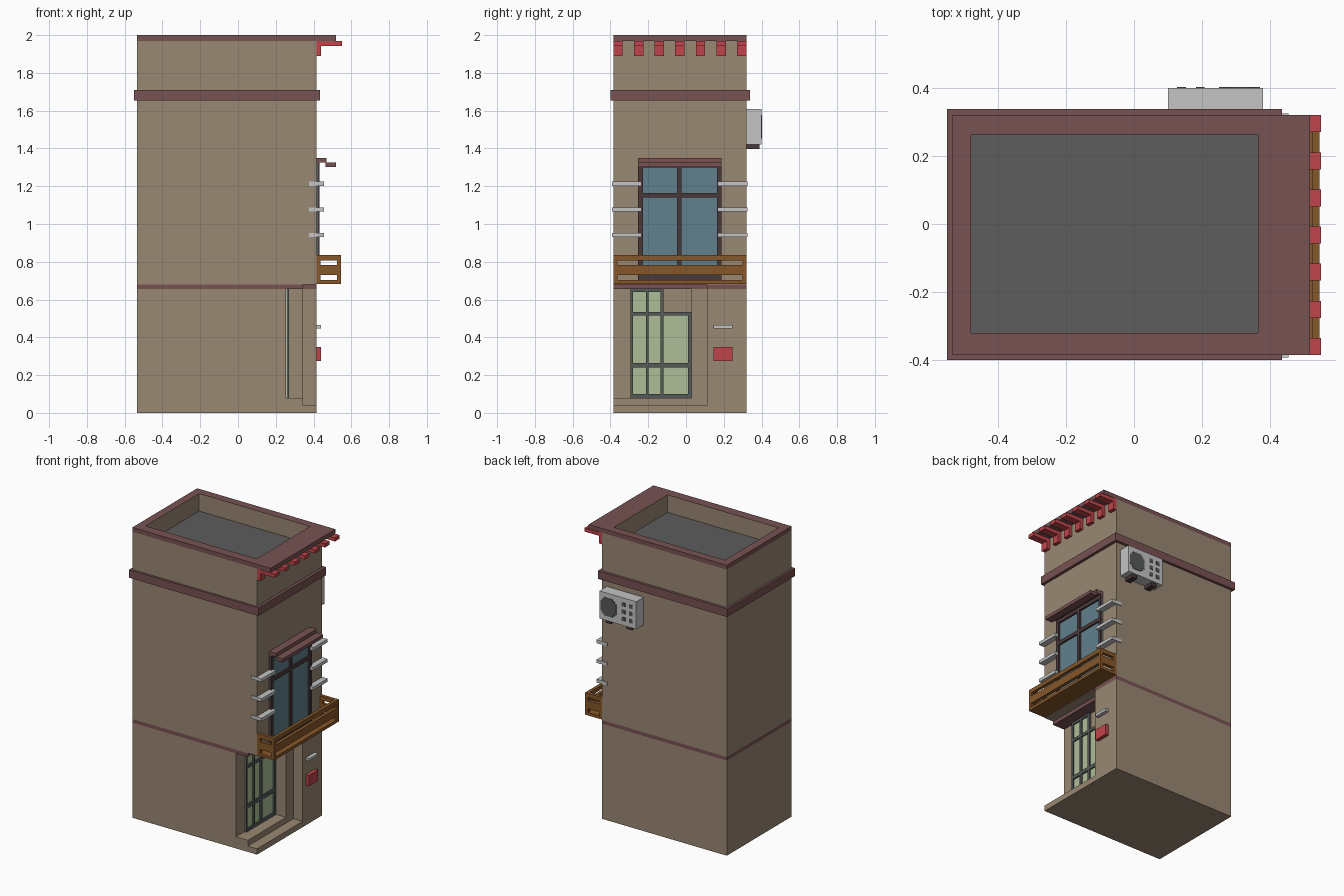
import bpy
import bmesh
from mathutils import Vector

default_cube = bpy.data.objects.get("Cube")
if default_cube:
    bpy.data.objects.remove(default_cube, do_unlink=True)


def material(name, *rgb):
    """Flat material from display colour values."""
    linear = [((c / 255 + 0.055) / 1.055) ** 2.4 for c in rgb] + [1]
    mat = bpy.data.materials.new(name)
    mat.use_nodes = True
    mat.diffuse_color = linear
    shader = next(n for n in mat.node_tree.nodes if n.type == 'BSDF_PRINCIPLED')
    shader.inputs["Base Color"].default_value = linear
    return mat


plaster = material("tan plaster", 153, 136, 115)
trim = material("maroon trim", 120, 82, 82)
roofing = material("roof grey", 93, 93, 93)
red = material("red paint", 192, 68, 75)
wood = material("brown wood", 134, 87, 41)
blue_glass = material("blue glass", 97, 128, 139)
green_glass = material("green glass", 174, 191, 153)
door_metal = material("door grey", 85, 90, 87)
dark_frame = material("dark window frame", 74, 56, 57)
light_metal = material("light grey metal", 195, 197, 196)


def build(name, mat, *boxes):
    """One object from boxes given as (x range), (y range), (z range)."""
    bm = bmesh.new()
    for ranges in boxes:
        low, high = (Vector(corner) for corner in zip(*ranges))
        made = bmesh.ops.create_cube(bm, size=1)
        for v in made["verts"]:
            v.co = (low + high) / 2 + v.co * (high - low)
    mesh = bpy.data.meshes.new(name)
    bm.to_mesh(mesh)
    bm.free()
    mesh.materials.append(mat)
    obj = bpy.data.objects.new(name, mesh)
    bpy.context.collection.objects.link(obj)
    return obj


def carve(obj, *ranges):
    """Cut a box-shaped recess out of an object."""
    cutter = build("cutter", plaster, ranges)
    cutter.hide_render = True
    mod = obj.modifiers.new("recess", 'BOOLEAN')
    mod.operation = 'DIFFERENCE'
    mod.solver = 'EXACT'
    mod.object = cutter
    bpy.context.view_layer.objects.active = obj
    bpy.ops.object.modifier_apply(modifier=mod.name)
    bpy.data.objects.remove(cutter, do_unlink=True)


def paint(obj, mat, rule):
    """Recolour the faces that satisfy a rule."""
    obj.data.materials.append(mat)
    slot = len(obj.data.materials) - 1
    for face in obj.data.polygons:
        if rule(face):
            face.material_index = slot


# Main wall extents; the street side is +x
back, street = -0.535, 0.415
south, north = -0.385, 0.32
length, width = (back, street), (south, north)
band_low, band_high = 0.655, 0.68
cap_low, top = 1.97, 2.0
outer_x, inner_x = 0.345, 0.255      # planes of the stepped corner entrance
outer_y, inner_y = 0.11, 0.03

# Ground floor with the open stepped corner
ground_floor = build("ground_floor", plaster, (length, width, (0, band_low)))
floor_band = build("floor_band", trim, (length, width, (band_low, band_high)))
for storey in (ground_floor, floor_band):
    carve(storey, (outer_x, 1), (-1, outer_y), (0.04, 1))
carve(ground_floor, (inner_x, 1), (-1, inner_y), (0.08, 1))

# Upper storeys, sunken roof and overhanging cap
upper_wall = build("upper_wall", plaster, (length, width, (band_high, cap_low)))
roof_cap = build("roof_cap", trim, ((back, 0.518), width, (cap_low, top)))
roof_x, roof_y, roof_z = (-0.48, 0.365), (-0.32, 0.263), 1.88
for part in (upper_wall, roof_cap):
    carve(part, roof_x, roof_y, (roof_z, top + 1))
paint(upper_wall, roofing, lambda f: abs(f.center.z - roof_z) < 0.01 and f.normal.z > 0.9)
paint(roof_cap, plaster, lambda f: abs(f.normal.z) < 0.1
      and roof_x[0] - 0.01 < f.center.x < roof_x[1] + 0.01
      and roof_y[0] - 0.01 < f.center.y < roof_y[1] + 0.01)
build("cornice", trim, ((-0.55, 0.435), (-0.4, 0.338), (1.655, 1.71)))

# Red L-shaped brackets under the cap
brackets = []
for i in range(7):
    start = south + i * (north - south - 0.05) / 6
    across = (start, start + 0.05)
    brackets += [((street, 0.44), across, (1.89, cap_low)),
                 ((0.44, 0.55), across, (1.943, 1.968))]
build("cap_brackets", red, *brackets)

# Balcony: floor, posts and two rails round three sides
deck_z, rail_z = 0.683, 0.835
outer, thick = 0.545, 0.022
balcony = [((street, outer), width, (deck_z, 0.703))]
for low, high in ((0.73, 0.783), (0.807, rail_z)):
    balcony.append(((outer - thick, outer), width, (low, high)))
    for side in (south, north - thick):
        balcony.append(((street, outer), (side, side + thick), (low, high)))
for side in (south, north - thick):
    for x in (street, outer - thick):
        balcony.append(((x, x + thick), (side, side + thick), (deck_z, rail_z)))
build("balcony", wood, *balcony)

# Balcony window
win_left, win_right, win_low, win_high = -0.255, 0.187, 0.703, 1.325
frame_x = (street, 0.432)
build("window_glass", blue_glass,
      ((street, street + 0.005), (win_left, win_right), (win_low, win_high)))
uprights = [(win_left, -0.228), (-0.047, -0.023), (0.163, win_right)]
crossbars = [(win_low, 0.727), (1.14, 1.165), (1.3, win_high)]
build("window_frame", dark_frame,
      *[(frame_x, y, (win_low, win_high)) for y in uprights],
      *[(frame_x, (win_left, win_right), z) for z in crossbars])
build("window_hood", trim,
      ((street, 0.468), (win_left, win_right), (win_high, 1.35)),
      ((0.463, 0.518), (win_left, win_right), (1.302, win_high)))

# Light clasps wrapping the corners beside the window
build("wall_clasps", light_metal,
      *[((0.375, 0.455), y, (z - 0.011, z + 0.011))
        for z in (0.942, 1.077, 1.213)
        for y in ((-0.392, -0.235), (0.168, 0.325))])

# Glazed door with a taller side light
door_left, door_low, door_mid, door_high = -0.295, 0.08, 0.535, band_low
side_light = (door_left, -0.12)
whole = (door_left, inner_y)
glass_x, metal_x = (inner_x, inner_x + 0.005), (inner_x, inner_x + 0.015)
build("door_glass", green_glass,
      (glass_x, whole, (door_low, door_mid)),
      (glass_x, side_light, (door_mid, door_high)))
tall, short = (door_low, door_high), (door_low, door_mid)
build("door_frame", door_metal,
      (metal_x, (door_left, -0.28), tall),
      (metal_x, (-0.213, -0.198), tall),
      (metal_x, (-0.135, -0.118), tall),
      (metal_x, (0.01, inner_y), short),
      (metal_x, whole, (door_low, 0.1)),
      (metal_x, whole, (0.24, 0.265)),
      (metal_x, whole, (0.515, door_mid)),
      (metal_x, side_light, (0.64, door_high)))

# Letter box and small shelf by the entrance
box_y = (0.145, 0.245)
build("letter_box", red, ((street, 0.44), box_y, (0.275, 0.35)))
build("small_shelf", light_metal, ((street, 0.44), box_y, (0.447, 0.465)))

# Air conditioner on the north wall
face_y = 0.4
build("cooler_case", light_metal, ((0.1, 0.38), (north, face_y), (1.42, 1.61)))
build("cooler_feet", dark_frame,
      *[((x - 0.02, x + 0.02), (north, 0.388), (1.397, 1.42)) for x in (0.16, 0.32)])
plate_y = (face_y, face_y + 0.003)
fan_x, fan_z = 0.31, 1.515
build("cooler_fan", door_metal,
      *[((fan_x - w, fan_x + w), plate_y, (fan_z - h, fan_z + h))
        for w, h in ((0.06, 0.035), (0.048, 0.05), (0.033, 0.062))])
build("cooler_vents", door_metal,
      *[((x - 0.013, x + 0.013), plate_y, (z - 0.013, z + 0.013))
        for x in (0.14, 0.195) for z in (1.465, 1.515, 1.565)])
